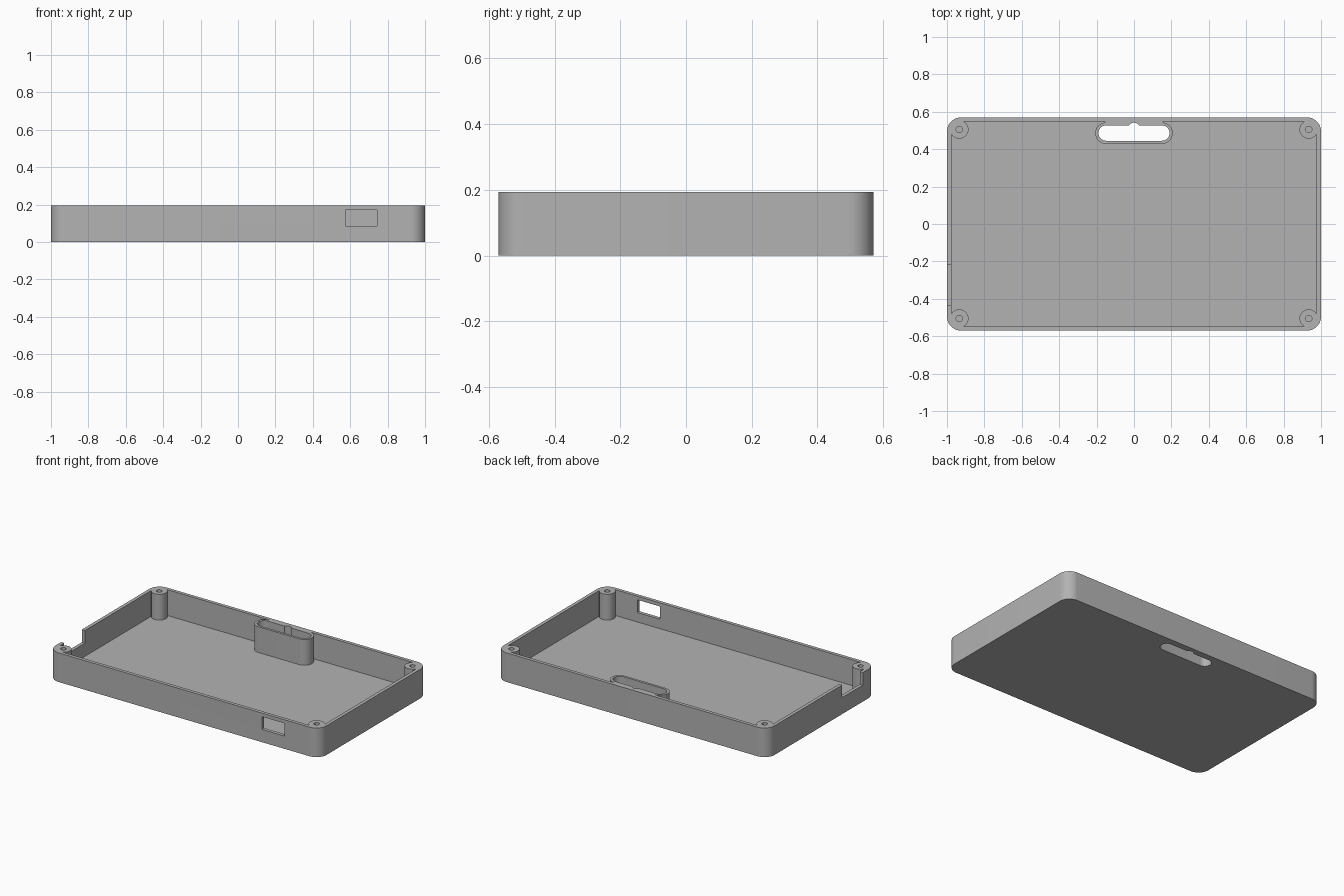
import bpy, bmesh, math

if "Cube" in bpy.data.objects:
    bpy.data.objects.remove(bpy.data.objects["Cube"], do_unlink=True)

HALF_X, HALF_Y, HEIGHT = 1.0, 0.57, 0.194
WALL, FLOOR, CORNER = 0.023, 0.022, 0.075
POST_X, POST_Y = 0.934, 0.505
SLOT_Y = 0.486

grey = bpy.data.materials.new("plain grey")
grey.use_nodes = True
colour = (0.45, 0.45, 0.45, 1)
grey.diffuse_color = colour
grey.node_tree.nodes["Principled BSDF"].inputs["Base Color"].default_value = colour


def prism(name, x0, x1, y0, y1, z0, z1, radius=0.0, steps=12):
    """Upright block with rounded vertical corners."""
    points = []
    corners = [(x1, y1, 1, 1), (x0, y1, -1, 1), (x0, y0, -1, -1), (x1, y0, 1, -1)]
    for i, (x, y, sx, sy) in enumerate(corners):
        if radius == 0:
            points.append((x, y))
            continue
        for s in range(steps + 1):
            a = math.pi / 2 * (i + s / steps)
            points.append((x - sx * radius + radius * math.cos(a),
                           y - sy * radius + radius * math.sin(a)))
    bm = bmesh.new()
    base = bm.faces.new([bm.verts.new((x, y, z0)) for x, y in points])
    top = bmesh.ops.extrude_face_region(bm, geom=[base])["geom"]
    bmesh.ops.translate(bm, vec=(0, 0, z1 - z0),
                        verts=[g for g in top if isinstance(g, bmesh.types.BMVert)])
    bmesh.ops.remove_doubles(bm, verts=bm.verts, dist=1e-5)
    bmesh.ops.recalc_face_normals(bm, faces=bm.faces)
    mesh = bpy.data.meshes.new(name)
    bm.to_mesh(mesh)
    bm.free()
    mesh.materials.append(grey)
    obj = bpy.data.objects.new(name, mesh)
    bpy.context.collection.objects.link(obj)
    return obj


def cylinder(name, x, y, r, z0, z1):
    return prism(name, x - r, x + r, y - r, y + r, z0, z1, r, 8)


def cut(target, cutter):
    """Subtract the cutter from the target, then discard it."""
    cutter.hide_render = True
    mod = target.modifiers.new("cut", "BOOLEAN")
    mod.operation, mod.solver, mod.object = "DIFFERENCE", "EXACT", cutter
    bpy.context.view_layer.objects.active = target
    bpy.ops.object.modifier_apply(modifier=mod.name)
    bpy.data.objects.remove(cutter, do_unlink=True)


# Cavity, leaving material for the corner posts and the slot sleeve
ix, iy = HALF_X - WALL, HALF_Y - WALL
cavity = prism("cavity", -ix, ix, -iy, iy, FLOOR, 0.3, CORNER - WALL)
for sx in (-1, 1):
    for sy in (-1, 1):
        x, y = sx * POST_X, sy * POST_Y
        cut(cavity, cylinder("post", x, y, 0.049, 0, 0.4))
        xs, ys = sorted((x, sx * 1.1)), sorted((y, sy * 0.7))
        cut(cavity, prism("post_corner", *xs, *ys, -0.01, 0.41))
cut(cavity, prism("sleeve", -0.207, 0.207, SLOT_Y - 0.057, SLOT_Y + 0.057, 0, 0.4, 0.057))
cut(cavity, prism("sleeve_bridge", -0.155, 0.155, SLOT_Y, 0.6, -0.01, 0.41))

# Tray shell
tray = prism("tray", -HALF_X, HALF_X, -HALF_Y, HALF_Y, 0, HEIGHT, CORNER)
cut(tray, cavity)

# Screw holes in the posts
for sx in (-1, 1):
    for sy in (-1, 1):
        cut(tray, cylinder("screw_hole", sx * POST_X, sy * POST_Y, 0.017, 0.05, 0.3))

# Hanging slot with a small nail notch in the middle
cut(tray, prism("slot", -0.19, 0.19, SLOT_Y - 0.041, SLOT_Y + 0.041, -0.1, 0.3, 0.0409))
cut(tray, cylinder("nail_notch", 0, 0.511, 0.031, -0.11, 0.31))

# Port window in the front wall and open notch in the right wall
cut(tray, prism("front_window", 0.575, 0.742, -0.7, -0.53, 0.085, 0.17))
cut(tray, prism("side_notch", -1.1, -0.96, -0.435, -0.217, 0.11, 0.3))

bpy.ops.object.select_all(action="DESELECT")
tray.select_set(True)
bpy.context.view_layer.objects.active = tray
bpy.ops.object.shade_smooth_by_angle(angle=math.radians(30))
